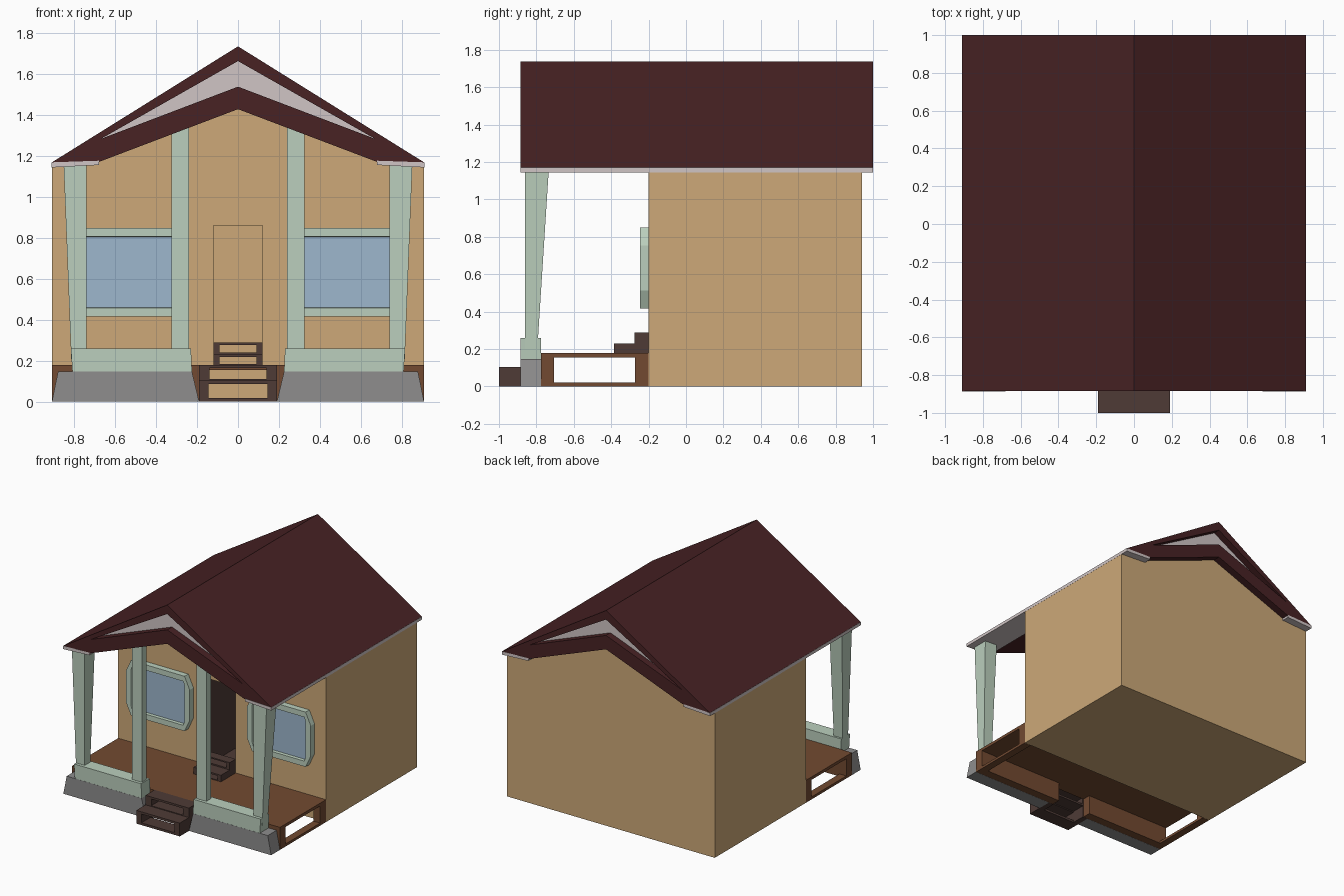
import bpy, bmesh
from mathutils import Vector

if "Cube" in bpy.data.objects:
    bpy.data.objects.remove(bpy.data.objects["Cube"])


def material(name, rgb):
    m = bpy.data.materials.new(name)
    lin = [(c / 255 / 12.92 if c < 11 else ((c / 255 + 0.055) / 1.055) ** 2.4) for c in rgb]
    m.diffuse_color = (*lin, 1)
    m.use_nodes = True
    m.node_tree.nodes["Principled BSDF"].inputs["Base Color"].default_value = m.diffuse_color
    return m


TAN = material("tan wall", (205, 169, 120))
RED = material("dark red roof", (72, 34, 36))
PALE = material("pale trim", (208, 197, 197))
GREEN = material("pale green", (187, 207, 189))
BLUE = material("window blue", (157, 183, 205))
GREY = material("foundation grey", (142, 141, 141))
BROWN = material("deck brown", (114, 74, 49))
DARK = material("step brown", (78, 59, 54))


def finish(name, bm, *mats):
    bmesh.ops.recalc_face_normals(bm, faces=bm.faces)
    me = bpy.data.meshes.new(name)
    bm.to_mesh(me)
    bm.free()
    ob = bpy.data.objects.new(name, me)
    bpy.context.collection.objects.link(ob)
    for m in mats:
        me.materials.append(m)
    return ob


def loft(name, rings, mat):
    """Solid joining two rings that have the same number of points."""
    bm = bmesh.new()
    a, b = [[bm.verts.new(p) for p in r] for r in rings]
    n = len(a)
    bm.faces.new(a)
    bm.faces.new(b)
    for i in range(n):
        j = (i + 1) % n
        bm.faces.new((a[i], a[j], b[j], b[i]))
    return finish(name, bm, mat)


def prism(name, profile, y0, y1, mat):
    """Extrude an (x, z) profile along y."""
    return loft(name, [[(x, y, z) for x, z in profile] for y in (y0, y1)], mat)


def box(name, x0, x1, y0, y1, z0, z1, mat):
    return prism(name, [(x0, z0), (x1, z0), (x1, z1), (x0, z1)], y0, y1, mat)


def flip(profile, s):
    return [(s * x, z) for x, z in profile]


def cut(target, cutter):
    mod = target.modifiers.new("cut", 'BOOLEAN')
    mod.operation = 'DIFFERENCE'
    mod.solver = 'EXACT'
    mod.object = cutter
    bpy.context.view_layer.objects.active = target
    bpy.ops.object.modifier_apply(modifier=mod.name)
    bpy.data.objects.remove(cutter)


def paint(ob, mats, rule):
    ob.data.materials.clear()
    for m in mats:
        ob.data.materials.append(m)
    for p in ob.data.polygons:
        p.material_index = rule(p.center, p.normal)


# House body with a deep doorway
house = prism("house_walls", [(-0.91, 0), (0.91, 0), (0.91, 1.15), (0.69, 1.16), (0.67, 1.19),
                              (0, 1.45), (-0.67, 1.19), (-0.69, 1.16), (-0.91, 1.15)],
              -0.20, 0.94, TAN)
cut(house, box("doorway_cutter", -0.12, 0.12, -0.3, 0.3, 0.18, 0.86, TAN))
paint(house, (TAN, DARK), lambda c, n: int(abs(c.x) < 0.13 and -0.19 < c.y < 0.29 and c.z > 0.1
                                           and abs(n.y) < 0.5))

# Roof with a recessed pale triangle in each gable
roof = prism("roof", [(0.91, 1.17), (0, 1.737), (-0.91, 1.17), (-0.68, 1.172),
                      (0, 1.43), (0.68, 1.172)], -0.885, 1.0, RED)
for y0, y1 in ((-1.0, -0.825), (0.945, 1.1)):
    cut(roof, prism("gable_cutter", [(0, 1.665), (-0.67, 1.285), (0, 1.54), (0.67, 1.285)],
                    y0, y1, RED))
paint(roof, (RED, PALE), lambda c, n: int(abs(n.y) > 0.9 and -0.86 < c.y < 0.98))

# Pale eave boards
for s, side in ((-1, "left"), (1, "right")):
    prism("eave_board_" + side, flip([(0.911, 1.145), (0.911, 1.17), (0.68, 1.178), (0.68, 1.157)], s),
          -0.886, 1.001, PALE)

    # Porch foundation, low wall and posts
    prism("foundation_" + side, flip([(0.19, 0), (0.91, 0), (0.88, 0.147), (0.225, 0.147)], s),
          -0.885, -0.775, GREY)
    prism("porch_wall_" + side, flip([(0.225, 0.147), (0.81, 0.147), (0.817, 0.26), (0.23, 0.26)], s),
          -0.884, -0.776, GREEN)
    box("inner_post_" + side, *sorted((s * 0.24, s * 0.325)), -0.86, -0.80, 0.25, 1.36, GREEN)
    bottom = [(0.74, -0.86), (0.815, -0.86), (0.815, -0.795), (0.74, -0.795)]
    top = [(0.74, -0.86), (0.853, -0.86), (0.853, -0.733), (0.74, -0.733)]
    loft("outer_post_" + side, [[(s * x, y, z) for x, y in ring]
                                for ring, z in ((bottom, 0.20), (top, 1.17))], GREEN)

    # Deck supports: front beam and open end frame
    box("deck_beam_" + side, *sorted((s * 0.15, s * 0.91)), -0.774, -0.705, 0, 0.156, BROWN)
    xs = sorted((s * 0.85, s * 0.91))
    box("deck_rear_leg_" + side, *xs, -0.272, -0.201, 0, 0.156, BROWN)
    box("deck_bottom_rail_" + side, *xs, -0.705, -0.272, 0, 0.02, BROWN)

    # Window: chamfered frame ring around a recessed pane
    def octagon(w, h, cx, cz, y):
        q = [(w, cz), (w - cx, h), (cx - w, h), (-w, cz), (-w, -cz), (cx - w, -h), (w - cx, -h), (w, -cz)]
        return [(s * 0.53 + x, y, 0.633 + z) for x, z in q]
    bm = bmesh.new()
    rings = [[bm.verts.new(p) for p in octagon(*r)] for r in (
        (0.28, 0.217, 0.045, 0.12, -0.20), (0.28, 0.217, 0.045, 0.12, -0.247),
        (0.235, 0.174, 0.012, 0.14, -0.247), (0.225, 0.172, 0.006, 0.16, -0.222))]
    for a, b in zip(rings, rings[1:]):
        for i in range(8):
            j = (i + 1) % 8
            bm.faces.new((a[i], a[j], b[j], b[i]))
    pane = bm.faces.new(rings[-1])
    pane.material_index = 1
    bm.faces.new(rings[0])
    finish("window_" + side, bm, GREEN, BLUE)

# Porch deck
box("porch_deck", -0.91, 0.91, -0.775, -0.20, 0.155, 0.178, BROWN)


def step(name, w, hole, y0, y1, z0, z1, rim):
    """Open step: tread, base strip and two cheeks."""
    box(name + "_tread", -w, w, y0, y1, z1 - rim, z1, DARK)
    box(name + "_base", -hole, hole, y0, y1, z0, z0 + rim, DARK)
    for s in (-1, 1):
        box(name + "_cheek", *sorted((s * hole, s * w)), y0, y1, z0, z1 - rim, DARK)


# Entry steps and door steps
step("lower_entry_step", 0.19, 0.145, -1.0, -0.885, 0, 0.105, 0.018)
step("upper_entry_step", 0.19, 0.14, -0.885, -0.772, 0.095, 0.18, 0.016)
for s in (-1, 1):
    box("entry_step_side", *sorted((s * 0.145, s * 0.19)), -0.885, -0.775, 0, 0.095, DARK)
step("lower_door_step", 0.12, 0.09, -0.385, -0.20, 0.172, 0.23, 0.012)
step("upper_door_step", 0.12, 0.09, -0.275, -0.20, 0.23, 0.288, 0.01)
